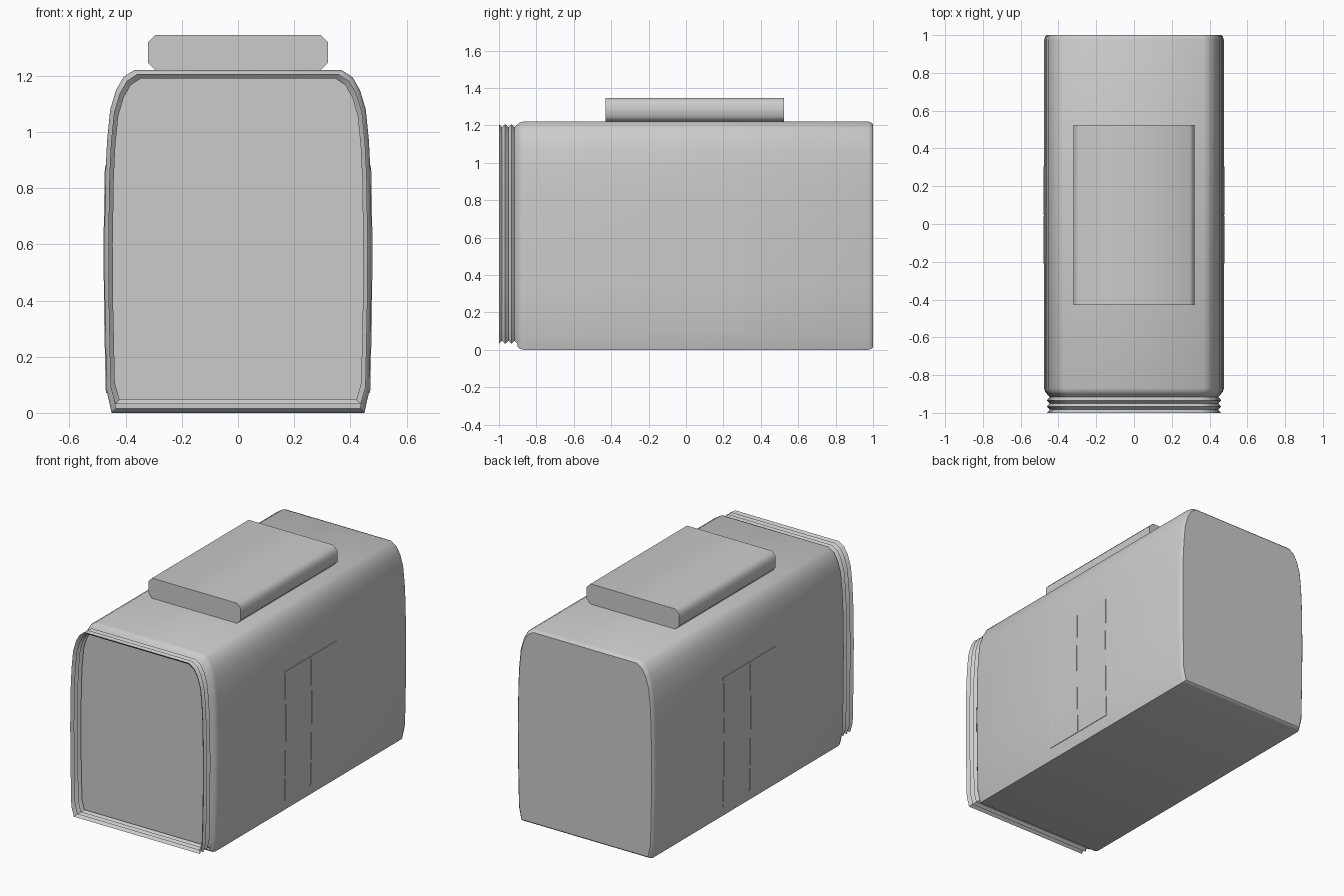
import bpy, bmesh, math

cube = bpy.data.objects.get("Cube")
if cube:
    bpy.data.objects.remove(cube, do_unlink=True)

grey = bpy.data.materials.new("plain grey")
grey.use_nodes = True
colour = (0.6, 0.6, 0.6, 1)
grey.diffuse_color = colour
grey.node_tree.nodes["Principled BSDF"].inputs["Base Color"].default_value = colour

# Right half of the car cross-section, bottom to top
SIDE = [(0.45, 0), (0.468, 0.08), (0.474, 0.35), (0.476, 0.6), (0.472, 0.85),
        (0.466, 0.97), (0.455, 1.08), (0.434, 1.15), (0.408, 1.195), (0.37, 1.22)]
MID_Z = 0.61


def outline(half):
    return half + [(-x, z) for x, z in reversed(half)]


def inset(points, amount, lift=0):
    """Shrink a section toward its middle; lift raises the lower edge further."""
    result = []
    for x, z in points:
        nz = MID_Z + (z - MID_Z) * (1 - amount / MID_Z)
        result.append((x * (1 - amount / 0.476), max(nz, amount + lift)))
    return result


def finish(name, bm, angle=35):
    bmesh.ops.recalc_face_normals(bm, faces=bm.faces)
    mesh = bpy.data.meshes.new(name)
    bm.to_mesh(mesh)
    bm.free()
    mesh.materials.append(grey)
    obj = bpy.data.objects.new(name, mesh)
    bpy.context.collection.objects.link(obj)
    bpy.ops.object.select_all(action='DESELECT')
    obj.select_set(True)
    bpy.context.view_layer.objects.active = obj
    bpy.ops.object.shade_smooth_by_angle(angle=math.radians(angle))
    return obj


def loft(name, sections, capped=True, angle=35):
    """Join (y, points) sections into a tube along y."""
    bm = bmesh.new()
    rings = [[bm.verts.new((x, y, z)) for x, z in pts] for y, pts in sections]
    for a, b in zip(rings, rings[1:]):
        for i in range(len(a)):
            j = (i + 1) % len(a)
            bm.faces.new((a[i], a[j], b[j], b[i]))
    if capped:
        bm.faces.new(rings[0])
        bm.faces.new(rings[-1])
    return finish(name, bm, angle)


# Main body with small rounded-over ends
section = outline(SIDE)
loft("car_body", [(y, inset(section, d)) for y, d in
                  [(-0.9, 0.016), (-0.89, 0.006), (-0.87, 0),
                   (0.975, 0), (0.992, 0.006), (1.0, 0.014)]])

# Open folded gangway at the front
folds = 6
loft("gangway_bellows",
     [(-1 + 0.1 * i / folds, inset(section, 0.014 if i % 2 == 0 else 0.03, 0.018))
      for i in range(folds + 1)], capped=False, angle=30)

# Roof unit with chamfered long edges
W, LOW, HIGH, C = 0.32, 1.22, 1.346, 0.026
unit = outline([(W - C, LOW), (W, LOW + C), (W, HIGH - C), (W - C, HIGH)])
loft("roof_unit", [(-0.43, unit), (0.525, unit)], angle=50)


# Door leaves: thin plates that follow the curve of the wall
def wall_x(z):
    for (x0, z0), (x1, z1) in zip(SIDE, SIDE[1:]):
        if z0 <= z <= z1:
            return x0 + (x1 - x0) * (z - z0) / (z1 - z0)


def door_leaf(name, side, y0, y1):
    heights = [0.07, 0.08, 0.35, 0.6, 0.85, 0.88]
    inner = [(side * (wall_x(z) - 0.003), z) for z in heights]
    outer = [(side * (wall_x(z) + 0.003), z) for z in reversed(heights)]
    loft(name, [(y0, inner + outer), (y1, inner + outer)])


for label, side in (("left", 1), ("right", -1)):
    door_leaf(label + "_door_front_leaf", side, -0.21, 0.042)
    door_leaf(label + "_door_rear_leaf", side, 0.047, 0.305)
